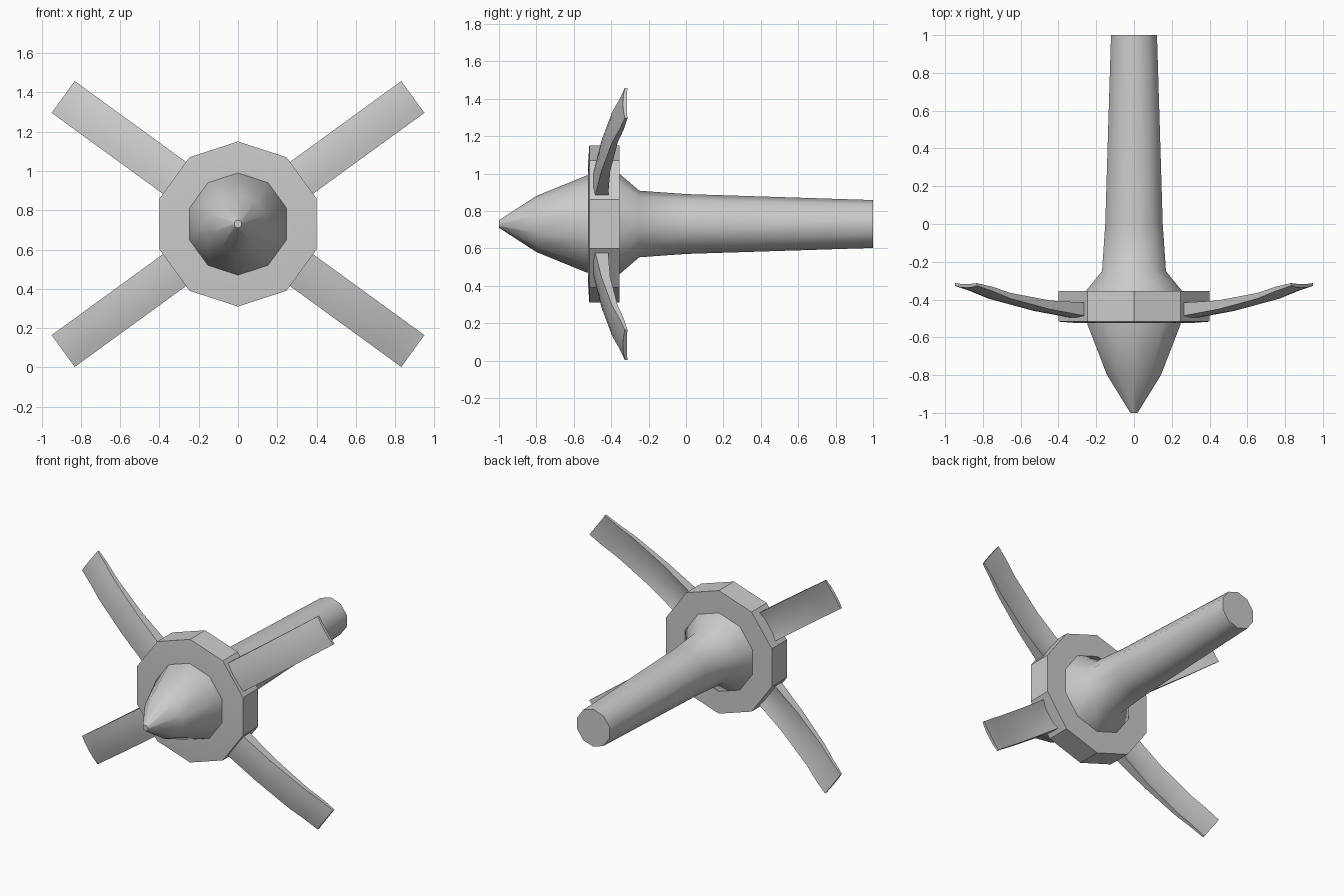
import bpy, bmesh
from math import sin, cos, pi, radians

if "Cube" in bpy.data.objects:
    bpy.data.objects.remove(bpy.data.objects["Cube"])

Z0 = 0.73      # height of the long axis
SIDES = 10


def finish(name, bm, angle):
    bmesh.ops.remove_doubles(bm, verts=bm.verts, dist=1e-5)
    bmesh.ops.recalc_face_normals(bm, faces=bm.faces)
    me = bpy.data.meshes.new(name)
    bm.to_mesh(me)
    bm.free()
    ob = bpy.data.objects.new(name, me)
    bpy.context.collection.objects.link(ob)
    bpy.ops.object.select_all(action='DESELECT')
    ob.select_set(True)
    bpy.context.view_layer.objects.active = ob
    bpy.ops.object.shade_smooth_by_angle(angle=radians(angle))
    return ob


def skin(bm, rings):
    """Bridge successive closed rings of points and cap both ends."""
    loops = [[bm.verts.new(p) for p in ring] for ring in rings]
    n = len(loops[0])
    for a, b in zip(loops, loops[1:]):
        for i in range(n):
            j = (i + 1) % n
            bm.faces.new((a[i], a[j], b[j], b[i]))
    bm.faces.new(loops[0][::-1])
    bm.faces.new(loops[-1])


def turned(name, profile, angle):
    """Ten-sided body around the y axis from (y, radius) points."""
    bm = bmesh.new()
    skin(bm, [[(r * cos(pi / 2 + 2 * pi * k / SIDES), y,
                Z0 + r * sin(pi / 2 + 2 * pi * k / SIDES))
               for k in range(SIDES)] for y, r in profile])
    return finish(name, bm, angle)


# Pointed nose, hub ring and tapered shaft
turned("nose_cone", [(-1.0, 0.02), (-0.8, 0.15), (-0.53, 0.26), (-0.50, 0.26)], 40)
turned("hub", [(-0.525, 0.2), (-0.525, 0.31), (-0.517, 0.42), (-0.355, 0.42),
               (-0.355, 0.2)], 30)
turned("shaft", [(-0.40, 0.268), (-0.355, 0.268), (-0.25, 0.178), (0.0, 0.16),
                 (1.0, 0.128), (1.0, 0.1)], 40)

# Swept-back arms: (distance from axis, front y, back y)
STATIONS = [(0.22, -0.515, -0.415), (0.42, -0.482, -0.415), (0.62, -0.452, -0.405),
            (0.88, -0.395, -0.365), (1.00, -0.355, -0.332), (1.10, -0.327, -0.313)]
HALF = 0.1


def arm(name, degrees):
    c, s = cos(radians(degrees)), sin(radians(degrees))
    rings = []
    for r, front, back in STATIONS:
        crown, dip = 0.010, 0.25 * (back - front)
        section = [(-HALF, front), (-HALF * 0.5, front - crown * 0.8), (0, front - crown),
                   (HALF * 0.5, front - crown * 0.8), (HALF, front),
                   (HALF, back), (HALF * 0.5, back - dip), (-HALF * 0.5, back - dip),
                   (-HALF, back)]
        rings.append([(r * c - t * s, y, Z0 + r * s + t * c) for t, y in section])
    bm = bmesh.new()
    skin(bm, rings)
    finish(name, bm, 40)


for label, deg in (("upper_right", 36), ("upper_left", 144),
                   ("lower_left", 216), ("lower_right", 324)):
    arm("arm_" + label, deg)
